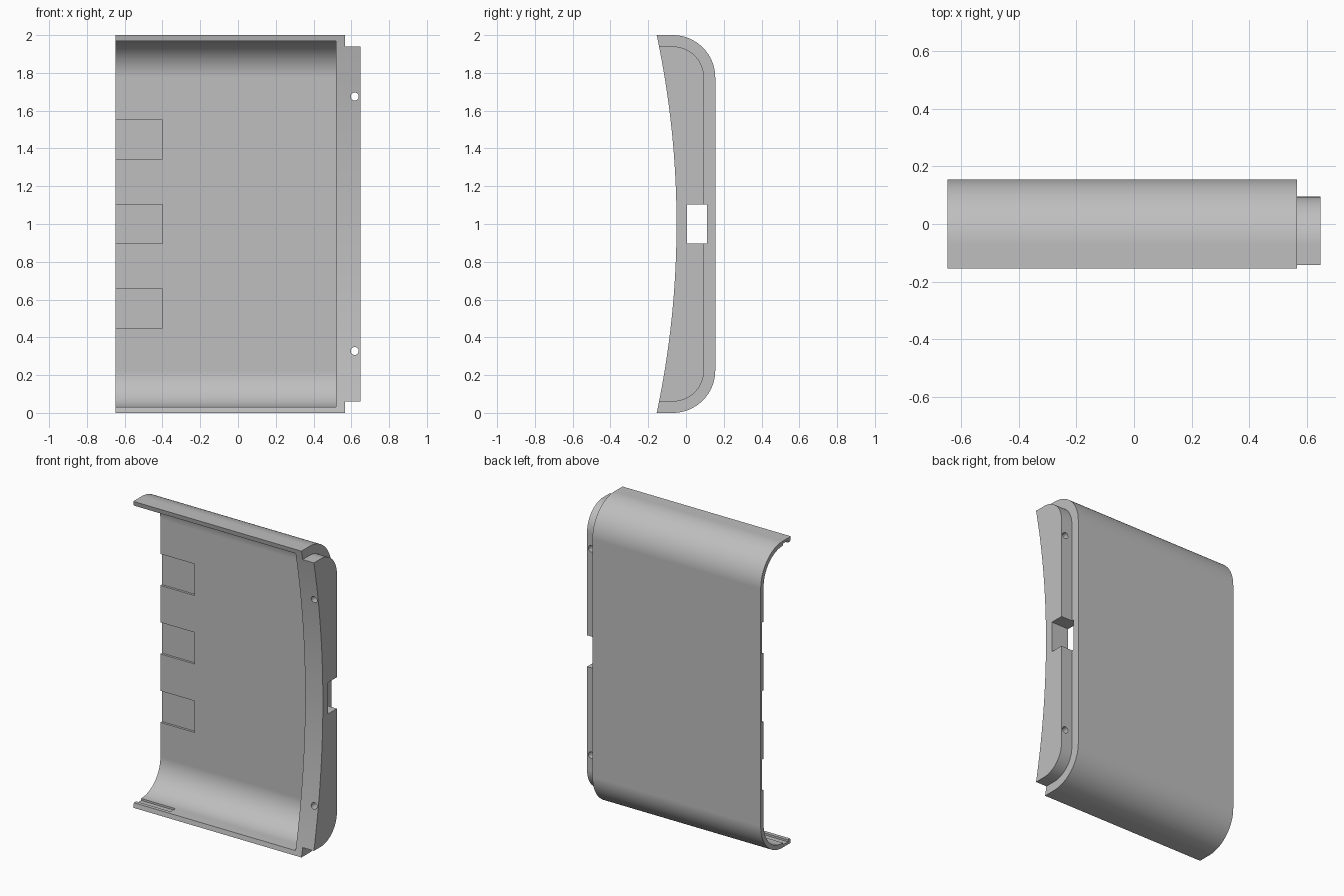
import bpy, bmesh, math

if "Cube" in bpy.data.objects:
    bpy.data.objects.remove(bpy.data.objects["Cube"], do_unlink=True)

grey = bpy.data.materials.new("plain grey")
grey.use_nodes = True
colour = (0.52, 0.52, 0.52, 1)
grey.diffuse_color = colour
grey.node_tree.nodes["Principled BSDF"].inputs["Base Color"].default_value = colour

X_END, X_RIM, X_WALL = 0.648, 0.567, 0.52
BACK, RADIUS, WALL, LIP = 0.155, 0.225, 0.03, 0.06
SEGS = 24


def front_curve(z):
    # shallow arc hollowing the front edge
    r = 4.81
    return -0.05 - r + math.sqrt(r * r - (z - 1) ** 2)


def profile(inset, open_front=False):
    # (y, z) outline: rounded back corners, arched or straight front
    r, back, top = RADIUS - inset, BACK - inset, 2 - inset
    pts = []
    for cz, start in ((inset + r, -90), (top - r, 0)):
        for i in range(SEGS + 1):
            a = math.radians(start + 90 * i / SEGS)
            pts.append((back - r + r * math.cos(a), cz + r * math.sin(a)))
    if open_front:
        return pts + [(-0.4, top), (-0.4, inset)]
    steps = 48
    for i in range(steps + 1):
        z = top + (inset - top) * i / steps
        pts.append((front_curve(z), z))
    return pts


def extrude_x(name, pts, x0, x1):
    bm = bmesh.new()
    face = bm.faces.new([bm.verts.new((x0, y, z)) for y, z in pts])
    out = bmesh.ops.extrude_face_region(bm, geom=[face])
    moved = [v for v in out["geom"] if isinstance(v, bmesh.types.BMVert)]
    bmesh.ops.translate(bm, vec=(x1 - x0, 0, 0), verts=moved)
    bmesh.ops.recalc_face_normals(bm, faces=bm.faces)
    mesh = bpy.data.meshes.new(name)
    bm.to_mesh(mesh)
    bm.free()
    obj = bpy.data.objects.new(name, mesh)
    bpy.context.collection.objects.link(obj)
    mesh.materials.append(grey)
    return obj


def box(name, x0, x1, y0, y1, z0, z1):
    return extrude_x(name, [(y0, z0), (y1, z0), (y1, z1), (y0, z1)], x0, x1)


def combine(target, tool, operation):
    bpy.ops.object.select_all(action="DESELECT")
    bpy.context.view_layer.objects.active = target
    target.select_set(True)
    mod = target.modifiers.new("combine", "BOOLEAN")
    mod.operation, mod.object, mod.solver = operation, tool, "EXACT"
    bpy.ops.object.modifier_apply(modifier=mod.name)
    bpy.data.objects.remove(tool, do_unlink=True)


# Curved shell, hollowed and open at the front and one end
shell = extrude_x("curved_cover", profile(0), -X_END, X_RIM)
combine(shell, extrude_x("cavity", profile(WALL, True), -1, X_WALL), "DIFFERENCE")

# Stepped plug on the closed end
combine(shell, extrude_x("end_plug", profile(LIP), X_RIM - 0.02, X_END), "UNION")

# Shallow recesses along the open end
for z in (0.553, 1.0, 1.447):
    combine(shell, box("recess", -1, -0.4, 0.05, 0.14, z - 0.103, z + 0.103), "DIFFERENCE")
for z in (WALL, 2 - WALL):
    combine(shell, box("flange_recess", -1, -0.4, -0.125, -0.075, z - 0.013, z + 0.013), "DIFFERENCE")

# Rectangular opening through the closed end
combine(shell, box("opening", 0.4, 0.8, 0.005, 0.11, 0.898, 1.103), "DIFFERENCE")

# Screw holes through the plug
for z in (0.328, 1.675):
    bpy.ops.mesh.primitive_cylinder_add(vertices=32, radius=0.021, depth=1,
                                        location=(0.618, 0, z), rotation=(math.pi / 2, 0, 0))
    hole = bpy.context.object
    hole.data.materials.append(grey)
    combine(shell, hole, "DIFFERENCE")

# Smooth the curves and keep the flat faces clean
bpy.context.view_layer.objects.active = shell
shell.select_set(True)
bpy.ops.object.shade_smooth_by_angle(angle=math.radians(30))
weighted = shell.modifiers.new("clean_normals", "WEIGHTED_NORMAL")
weighted.keep_sharp = True
